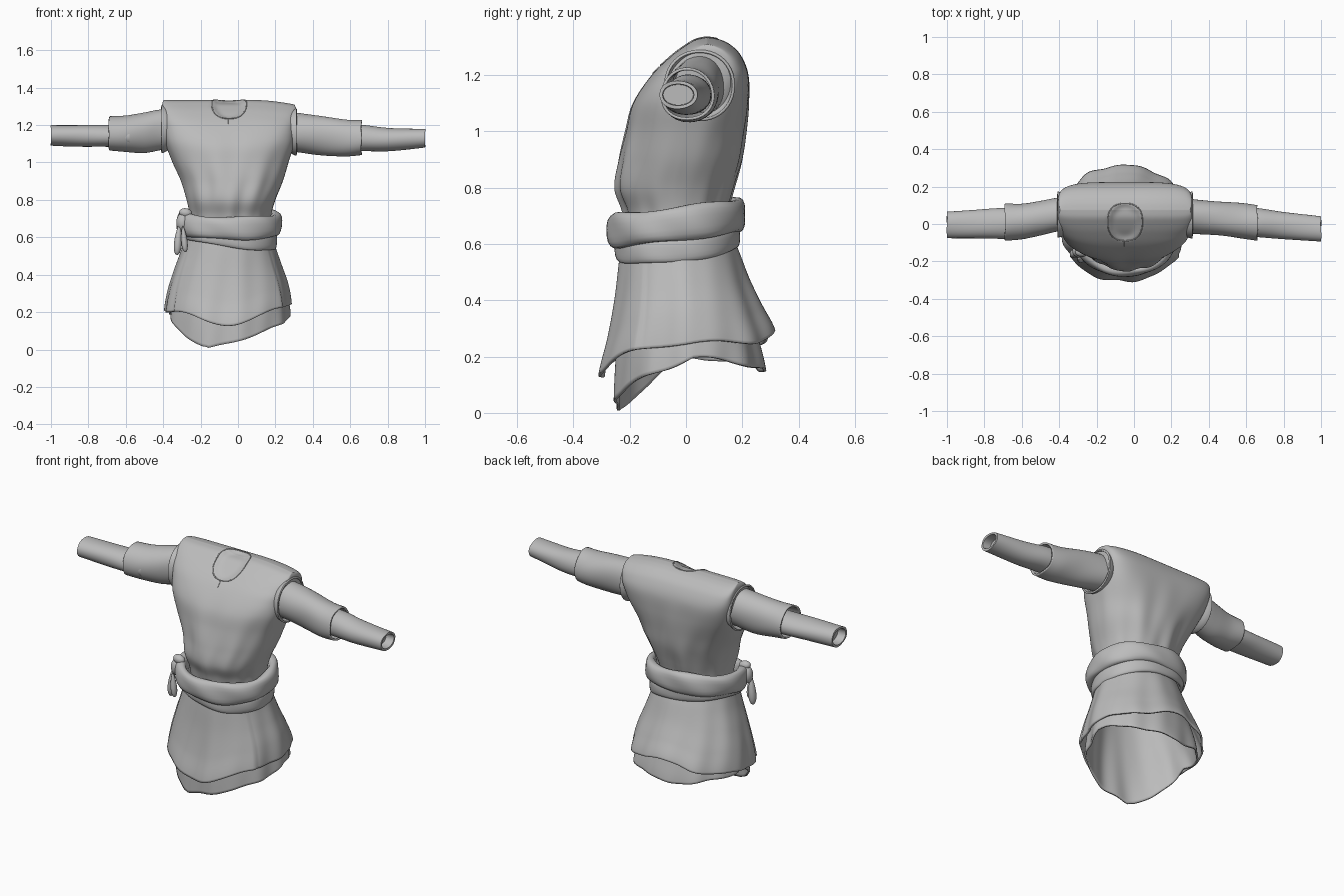
import bpy, bmesh, math
from mathutils import Vector
from mathutils.bvhtree import BVHTree

cube = bpy.data.objects.get("Cube")
if cube:
    bpy.data.objects.remove(cube)

cloth = bpy.data.materials.new("grey cloth")
cloth.use_nodes = True
GREY = (0.5, 0.5, 0.5, 1)
cloth.diffuse_color = GREY
cloth.node_tree.nodes["Principled BSDF"].inputs["Base Color"].default_value = GREY


def spline(keys, steps):
    """Smoothly resample a list of key sections."""
    out = []
    for i in range(len(keys) - 1):
        p = [keys[max(0, min(len(keys) - 1, i + k))] for k in (-1, 0, 1, 2)]
        for s in range(steps):
            t = s / steps
            out.append([b + t / 2 * (c - a + t * (2 * a - 5 * b + 4 * c - d + t * (3 * (b - c) + d - a)))
                        for a, b, c, d in zip(*p)])
    return out + [list(keys[-1])]


def oval(a0, a1, b0, b1, power, t):
    """Point on a rounded-box outline with the given extents."""
    c, s = math.cos(t), math.sin(t)
    r = (abs(c) ** power + abs(s) ** power) ** (-1 / power)
    return ((a0 + a1) / 2 + (a1 - a0) / 2 * r * c, (b0 + b1) / 2 + (b1 - b0) / 2 * r * s)


def finish(obj):
    obj.data.materials.append(cloth)
    bpy.ops.object.select_all(action='DESELECT')
    obj.select_set(True)
    bpy.context.view_layer.objects.active = obj
    bpy.ops.object.shade_smooth_by_angle(angle=math.radians(50))
    return obj


def loft(name, rings, cap=False, loop=False, thick=0):
    bm = bmesh.new()
    rows = [[bm.verts.new(p) for p in ring] for ring in rings]
    n = len(rows[0])
    pairs = list(zip(rows, rows[1:])) + ([(rows[-1], rows[0])] if loop else [])
    for a, b in pairs:
        for i in range(n):
            j = (i + 1) % n
            bm.faces.new((a[i], a[j], b[j], b[i]))
    if cap:
        bm.faces.new(rows[-1])
    bmesh.ops.remove_doubles(bm, verts=bm.verts, dist=1e-5)
    bmesh.ops.recalc_face_normals(bm, faces=bm.faces)
    mesh = bpy.data.meshes.new(name)
    bm.to_mesh(mesh)
    bm.free()
    obj = bpy.data.objects.new(name, mesh)
    bpy.context.collection.objects.link(obj)
    if thick:
        mod = obj.modifiers.new("thickness", 'SOLIDIFY')
        mod.thickness = thick
    return finish(obj)


def angles(n):
    return [2 * math.pi * i / n for i in range(n)]


# Torso: sections from the waist up, closing in a shoulder ridge
# (z, x range, y range, squareness of front and back)
TORSO = [(.64, -.25, .17, -.205, .14, 2, 2), (.72, -.258, .178, -.222, .15, 2, 2),
         (.8, -.275, .2, -.25, .172, 2.1, 2.1), (.9, -.305, .24, -.238, .2, 2.1, 2.2),
         (1, -.35, .27, -.215, .213, 2.3, 2.5), (1.1, -.387, .3, -.188, .222, 2.7, 3.4),
         (1.2, -.402, .307, -.122, .222, 3.8, 5), (1.27, -.405, .31, -.05, .195, 6, 7),
         (1.31, -.405, .31, .005, .155, 8, 8), (1.328, -.4, .305, .038, .115, 8, 8),
         (1.335, -.395, .3, .075, .075, 8, 8)]
rings = []
for z, x0, x1, y0, y1, front, back in spline(TORSO, 7):
    ring = []
    fold = .005 * max(0, min(1, (1.2 - z) * 3))
    for t in angles(160):
        x, y = oval(x0, x1, y0, y1, back if math.sin(t) > 0 else front, t)
        k = fold * (math.sin(9 * t + 5 * z) + .5 * math.sin(15 * t - 9 * z)) * abs(math.sin(t))
        drop = .025 * max(0, min(1, (x - .05) / .25)) ** 2 * max(0, min(1, (z - 1.15) * 10))
        ring.append((x + k * math.cos(t), y + k * math.sin(t), z - drop))
    rings.append(ring)
torso = loft("torso", rings)

# Neckline: a thin edge laid on the torso, with the area inside sunk slightly
tree = BVHTree.FromPolygons([v.co.copy() for v in torso.data.vertices],
                            [tuple(p.vertices) for p in torso.data.polygons])


def cord(name, points, radius, cyclic):
    curve = bpy.data.curves.new(name, 'CURVE')
    curve.dimensions = '3D'
    curve.bevel_depth = radius
    sp = curve.splines.new('POLY')
    sp.points.add(len(points) - 1)
    for p, co in zip(sp.points, points):
        p.co = (*co, 1)
    sp.use_cyclic_u = cyclic
    obj = bpy.data.objects.new(name, curve)
    bpy.context.collection.objects.link(obj)
    curve.materials.append(cloth)


def drape(x, y):
    return tree.ray_cast(Vector((x, y, 3)), Vector((0, 0, -1)))[0]


cord("neckline", [drape(*oval(-.14, .045, -.09, .11, 2.5, t)) for t in angles(48)], .003, True)
cord("neck_slit", [drape(-.05, -.095 - .004 * i) for i in range(7)], .0025, False)
for v in torso.data.vertices:
    d = ((v.co.x + .048) / .09) ** 2 + ((v.co.y - .01) / .1) ** 2
    if v.co.z > 1.2 and d < 1:
        v.co.z -= .018 * math.sin(math.pi / 2 * min(1, 1.5 * (1 - d)))


# Sleeves: sections along the arm (x, y range, z range)
def sleeve(name, keys, rumple, thick=0, closed=False):
    rings = []
    for x, y0, y1, z0, z1 in spline(keys, 8):
        ring = []
        for t in angles(40):
            y, z = oval(y0, y1, z0, z1, 2.1, t)
            k = rumple * math.sin(3 * t + 14 * x)
            ring.append((x + 2 * k * math.sin(t), y + k * math.cos(t), z + k * math.sin(t)))
        rings.append(ring)
    if closed:
        # Turned-in cuff with a floor a little way inside
        x, y0, y1, z0, z1 = keys[-1]
        side = math.copysign(1, x)
        for depth, inset in ((0, .012), (.05, .014)):
            rings.append([(x - side * depth, *oval(y0 + inset, y1 - inset, z0 + inset, z1 - inset, 2.1, t))
                          for t in angles(40)])
    loft(name, rings, cap=closed, thick=thick)


sleeve("right_upper_sleeve", [(-.3, -.04, .14, 1.09, 1.27), (-.4, -.04, .14, 1.07, 1.285),
       (-.5, -.06, .125, 1.052, 1.268), (-.6, -.08, .11, 1.055, 1.25), (-.69, -.09, .11, 1.062, 1.245)], .002, .01)
sleeve("left_upper_sleeve", [(.22, -.04, .14, 1.06, 1.27), (.31, -.05, .135, 1.055, 1.265),
       (.45, -.06, .12, 1.04, 1.25), (.58, -.08, .11, 1.032, 1.228), (.66, -.09, .1, 1.038, 1.225)], .002, .01)
sleeve("right_lower_sleeve", [(-.58, -.08, .08, 1.08, 1.2), (-.7, -.08, .085, 1.083, 1.2),
       (-.85, -.077, .075, 1.085, 1.2), (-1, -.075, .067, 1.09, 1.2)], .001, closed=True)
sleeve("left_lower_sleeve", [(.55, -.06, .09, 1.06, 1.2), (.66, -.07, .085, 1.06, 1.2),
       (.8, -.08, .065, 1.06, 1.185), (1, -.095, .04, 1.08, 1.18)], .001, closed=True)
# Armhole edges standing out around the sleeves
sleeve("right_armhole", [(-.34, -.05, .15, 1.09, 1.27), (-.385, -.068, .168, 1.058, 1.3),
       (-.408, -.072, .174, 1.05, 1.308)], 0, .01)
sleeve("left_armhole", [(.25, -.055, .15, 1.08, 1.25), (.29, -.073, .168, 1.045, 1.28),
       (.312, -.078, .174, 1.036, 1.29)], 0, .01)


# Skirts: flared sections (x range, y range) between a waist height and a wavy hem
def skirt(name, top, hem, keys, pleat, panel):
    sections = spline(keys, 10)
    rings = []
    for i, (x0, x1, y0, y1) in enumerate(sections):
        f = i / (len(sections) - 1)
        ring = []
        for t in angles(144):
            x, y = oval(x0, x1, y0, y1, 2.1, t)
            k = pleat * f * (math.sin(9 * t + 1) + .6 * math.sin(14 * t + 3 * f))
            # The front panel overlaps the back one
            if math.sin(t) < -.56:
                k += panel * f
            ring.append((x + k * math.cos(t), y + k * math.sin(t), top + (hem(t) - top) * f))
        rings.append(ring)
    loft(name, rings, thick=.01)


def outer_hem(t):
    s, c = math.sin(t), math.cos(t)
    rise = .02 * s + .04 * s ** 6 if s > 0 else -.09 * s ** 4
    return .225 + .02 * c * (1 - s * s) + rise + .008 * math.sin(5 * t)


def under_hem(t):
    # Drops to a point right of the front centre, steeper on the right
    d = (t + 1.95 + math.pi) % (2 * math.pi) - math.pi
    point = max(0, 1 - math.hypot(d, .08) / (1.9 if d > 0 else 1.05) + .05)
    return .195 - .19 * point - .045 * max(0, math.sin(t)) ** 2 + .006 * math.sin(6 * t)


skirt("outer_skirt", .66, outer_hem, [(-.275, .175, -.225, .155), (-.3, .197, -.238, .19),
      (-.34, .23, -.25, .225), (-.375, .265, -.27, .27), (-.394, .283, -.298, .315)], .005, .01)
skirt("under_skirt", .5, under_hem, [(-.29, .19, -.22, .175), (-.325, .225, -.235, .22),
      (-.355, .26, -.248, .255), (-.368, .277, -.253, .283)], .005, 0)


# Sashes: closed bands with a padded cross-section
def band(name, extents, z_of, half, pad, wave):
    x0, x1, y0, y1 = extents
    rings = []
    for t in angles(96):
        x, y = oval(x0, x1, y0, y1, 2.2, t)
        h = half * (1 + .08 * math.sin(4 * t))
        ring = []
        for a in angles(20):
            u, w = oval(-pad, pad, -h, h, 2.6, a)
            u += wave * math.sin(7 * t + 2 * a)
            ring.append((x + u * math.cos(t), y + u * math.sin(t), z_of(t) + w))
        rings.append(ring)
    loft(name, rings, loop=True)


band("belt", (-.298, .205, -.25, .182), lambda t: .675 + .027 * math.sin(t) - .004 * math.cos(t), .06, .03, .003)
band("lower_sash", (-.295, .196, -.24, .18), lambda t: .612 - .034 * math.cos(t) + .022 * math.sin(t), .042, .013, .001)


# Knot with two hanging ends on the right hip
def blob(name, place, size, lean=0, taper=0):
    bpy.ops.mesh.primitive_uv_sphere_add(segments=24, ring_count=16, radius=1)
    obj = bpy.context.object
    obj.name = name
    for v in obj.data.vertices:
        v.co.x *= 1 - taper * v.co.z
        v.co.y *= 1 - taper * v.co.z
    obj.scale = size
    obj.location = place
    obj.rotation_euler = (0, lean, 0)
    finish(obj)


blob("knot", (-.295, -.145, .68), (.035, .035, .05))
blob("knot_loop", (-.28, -.15, .73), (.035, .025, .025), .2)
blob("outer_tie_end", (-.32, -.16, .585), (.02, .022, .08), .08, .35)
blob("inner_tie_end", (-.288, -.19, .59), (.016, .018, .07), -.1, .35)
